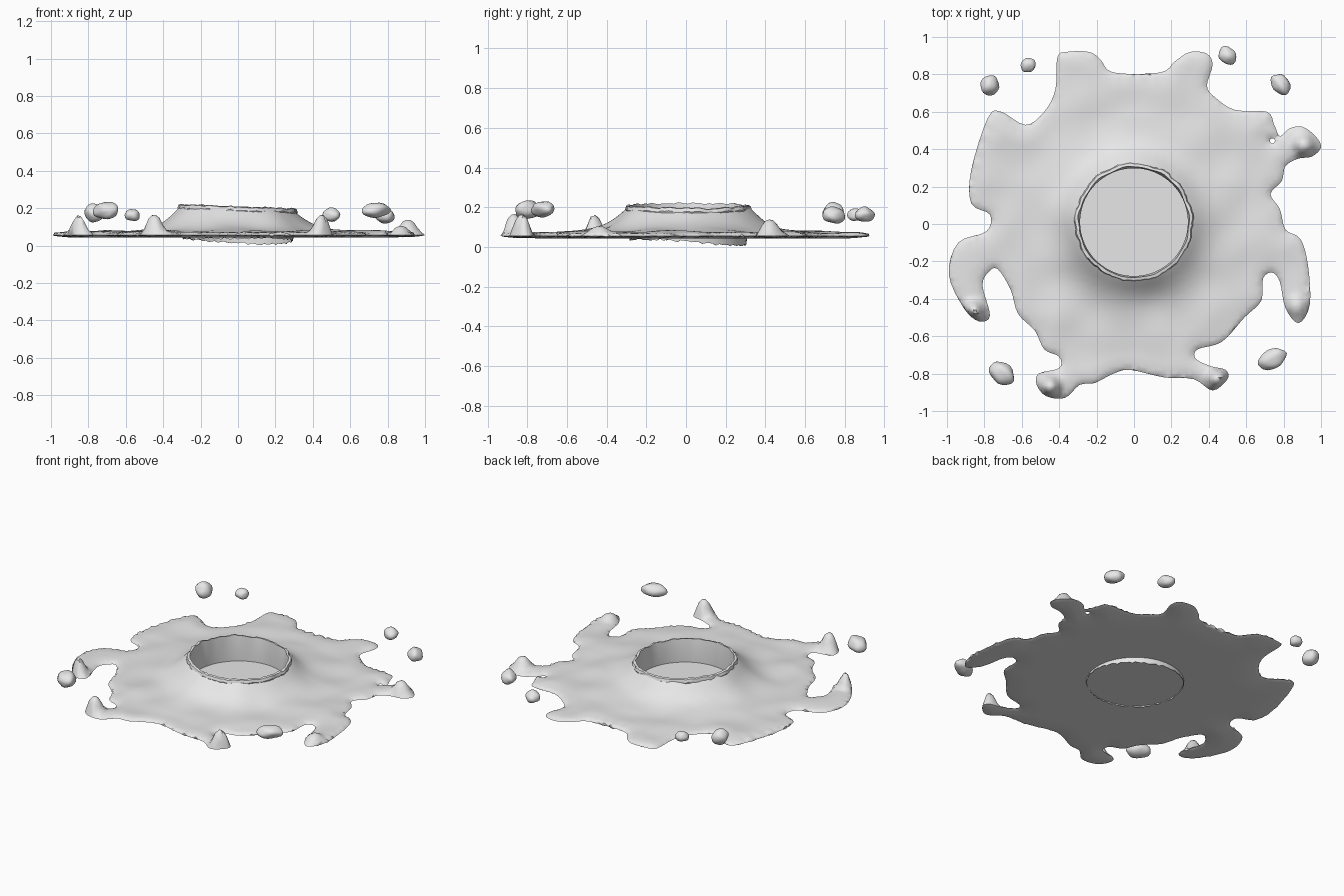
import bpy
import bmesh
import math
import random
from mathutils import Vector, Matrix, kdtree, noise
from mathutils.geometry import delaunay_2d_cdt

random.seed(4)
cube = bpy.data.objects.get("Cube")
if cube:
    bpy.data.objects.remove(cube, do_unlink=True)

# One plain grey for everything
GREY = (0.8, 0.8, 0.8, 1.0)
grey = bpy.data.materials.new("light_grey")
grey.use_nodes = True
grey.diffuse_color = GREY
grey.node_tree.nodes["Principled BSDF"].inputs["Base Color"].default_value = GREY


def add_object(name, bm, angle):
    """Turn a bmesh into a smooth shaded object."""
    mesh = bpy.data.meshes.new(name)
    bm.to_mesh(mesh)
    bm.free()
    mesh.materials.append(grey)
    obj = bpy.data.objects.new(name, mesh)
    bpy.context.collection.objects.link(obj)
    bpy.ops.object.select_all(action="DESELECT")
    obj.select_set(True)
    bpy.context.view_layer.objects.active = obj
    bpy.ops.object.shade_smooth_by_angle(angle=math.radians(angle))
    return obj


def smooth_loop(points, steps):
    """Closed Catmull-Rom curve through the points."""
    result = []
    count = len(points)
    for i in range(count):
        a, b, c, d = (points[(i + k) % count] for k in (-1, 0, 1, 2))
        for s in range(steps):
            t = s / steps
            result.append(0.5 * (2 * b + (c - a) * t
                                 + (2 * a - 5 * b + 4 * c - d) * t * t
                                 + (3 * b - a - 3 * c + d) * t ** 3))
    return result


def circle(centre, radius, count):
    return [centre + Vector((math.cos(i * math.tau / count),
                             math.sin(i * math.tau / count))) * radius
            for i in range(count)]


# Ragged outline of the splash sheet, in hundredths, clockwise from the back
OUTLINE = [
    (-41, 89), (-36, 92), (-24, 92), (-18, 88), (-11, 81), (14, 81), (22, 87),
    (30, 92), (39, 91), (42, 85), (39, 74), (43, 68), (54, 61), (71, 60),
    (75, 53), (78, 47), (83, 51), (90, 52), (97, 47), (100, 41), (95, 36),
    (88, 35), (81, 31), (79, 23), (73, 16), (78, 8), (81, -3), (89, -8),
    (93, -22), (94, -43), (88, -53), (81, -45), (78, -31), (74, -26),
    (69, -29), (68, -41), (59, -50), (47, -63), (34, -67), (33, -72),
    (41, -76), (49, -78), (50, -83), (42, -89), (32, -83), (16, -82),
    (-2, -78), (-11, -80), (-21, -85), (-29, -86), (-37, -93), (-47, -92),
    (-52, -86), (-51, -80), (-40, -77), (-40, -71), (-48, -67), (-53, -57),
    (-62, -48), (-66, -35), (-73, -24), (-78, -26), (-81, -33), (-77, -49),
    (-83, -52), (-91, -45), (-99, -27), (-94, -10), (-79, -4), (-77, 5),
    (-87, 11), (-87, 29), (-78, 57),
]
OUTLINE += [(-71, 60), (-58, 53), (-48, 60), (-42, 72)]

# Raised beads at the arm tips: x, y, height
BEADS = [(-0.86, -0.47, 0.09), (-0.45, -0.87, 0.09), (0.45, -0.83, 0.09),
         (0.91, 0.42, 0.06), (0.87, -0.44, 0.03)]

CENTRE = Vector((0, 0.01))
RIM = 0.30
PINHOLE = Vector((0.74, 0.445))
FLOOR_Z, EDGE_Z = 0.05, 0.056


def top_height(p, edge):
    """Height of the sheet's upper side at a point."""
    offset = p - CENTRE
    r = offset.length
    if r < RIM + 0.002:
        return FLOOR_Z
    t = min(1, edge / 0.1)
    z = EDGE_Z + 0.02 * math.sqrt(1 - (1 - t) ** 2)
    z += (0.122 - 0.012 * offset.x / r) * math.exp(-((r - RIM) / 0.1) ** 1.3)
    z += 0.012 * t * noise.noise(Vector((p.x * 5, p.y * 5, 0)))
    for x, y, height in BEADS:
        d = (p - Vector((x, y))).length
        z += height * min(1, edge / 0.025) * math.exp(-(d / 0.05) ** 3)
    return z


# Splash sheet: fill the outline, lift the upper side, close with an underside
border = smooth_loop([Vector(p) / 100 for p in OUTLINE], 4)
pinhole = circle(PINHOLE, 0.014, 10)
tree = kdtree.KDTree(len(border) + len(pinhole))
for i, p in enumerate(border + pinhole):
    tree.insert((p.x, p.y, 0), i)
tree.balance()


def edge_distance(p):
    return tree.find((p.x, p.y, 0))[2]


points = border + pinhole + circle(CENTRE, RIM, 120) + circle(CENTRE, RIM + 0.005, 120)
STEP = 0.02
for i in range(-50, 51):
    for j in range(-50, 51):
        p = Vector((i + random.uniform(-0.1, 0.1), j + random.uniform(-0.1, 0.1))) * STEP
        if abs((p - CENTRE).length - RIM) > 0.014 and edge_distance(p) > 0.01:
            points.append(p)
n = len(border)
edges = [(i, (i + 1) % n) for i in range(n)]
flat, _, triangles, *_ = delaunay_2d_cdt(points, edges, [], 1, 1e-6)

bm = bmesh.new()
upper, lower = [], []
for p in flat:
    edge = edge_distance(p)
    on_edge = edge < 1e-4
    top = bm.verts.new((p.x, p.y, EDGE_Z if on_edge else top_height(p, edge)))
    upper.append(top)
    under = 0.042 + 0.012 * max(0, 1 - edge / 0.15) ** 2
    lower.append(top if on_edge else bm.verts.new((p.x, p.y, under)))
for tri in triangles:
    middle = sum((flat[i] for i in tri), Vector((0, 0))) / len(tri)
    if (middle - PINHOLE).length < 0.0135:
        continue
    for side in (upper, lower):
        corners = [side[i] for i in tri]
        if len(set(corners)) == 3 and not bm.faces.get(corners):
            bm.faces.new(corners if side is upper else corners[::-1])
bmesh.ops.delete(bm, geom=[v for v in bm.verts if not v.link_faces], context="VERTS")
bmesh.ops.recalc_face_normals(bm, faces=bm.faces[:])
add_object("splash_sheet", bm, 50)

# Torn crown: a thin rough wall around the crater, poking through the underside
bm = bmesh.new()
SEGMENTS = 100
rings = []
for i in range(SEGMENTS):
    a = i * math.tau / SEGMENTS
    wave = noise.noise(Vector((math.cos(a) * 4, math.sin(a) * 4, 2)))
    top = 0.209 - 0.012 * math.cos(a) + 0.006 * wave + random.uniform(-0.004, 0.004)
    base = 0.038 - 0.03 * max(0, math.cos(a - 1.1)) + random.uniform(-0.006, 0.006)
    lip = RIM + 0.014 + 0.012 * wave + random.uniform(0, 0.006)
    section = [(RIM - 0.005, base), (RIM + 0.004, 0.15), (lip, top - 0.02),
               (lip - 0.006, top - 0.003), (RIM - 0.004 + 0.01 * wave, top),
               (RIM - 0.012, 0.13), (RIM - 0.009, base)]
    rings.append([bm.verts.new((CENTRE.x + r * math.cos(a), CENTRE.y + r * math.sin(a), z))
                  for r, z in section])
for i, ring in enumerate(rings):
    following = rings[(i + 1) % SEGMENTS]
    for k in range(len(ring)):
        m = (k + 1) % len(ring)
        bm.faces.new((ring[k], following[k], following[m], ring[m]))
bmesh.ops.recalc_face_normals(bm, faces=bm.faces[:])
add_object("crater_crown", bm, 35)

# Flying droplets: position, half sizes, turn in degrees
DROPLETS = [
    ((-0.77, 0.74, 0.175), (0.05, 0.053, 0.05), 0),
    ((-0.565, 0.85, 0.163), (0.042, 0.038, 0.032), 20),
    ((0.5, 0.9, 0.165), (0.052, 0.044, 0.037), -40),
    ((0.785, 0.745, 0.16), (0.062, 0.046, 0.042), -55),
    ((0.74, -0.72, 0.19), (0.08, 0.052, 0.04), 32),
    ((-0.705, -0.8, 0.187), (0.076, 0.054, 0.046), -45),
]
for i, (place, size, turn) in enumerate(DROPLETS):
    bm = bmesh.new()
    bmesh.ops.create_icosphere(bm, subdivisions=3, radius=1)
    for v in bm.verts:
        v.co *= 1 + 0.2 * noise.noise(v.co * 1.1 + Vector((i * 3.7, 0, 0)))
    bm.transform(Matrix.Translation(place) @ Matrix.Rotation(math.radians(turn), 4, "Z")
                 @ Matrix.Diagonal((*size, 1)))
    add_object(f"droplet_{i + 1}", bm, 60)
